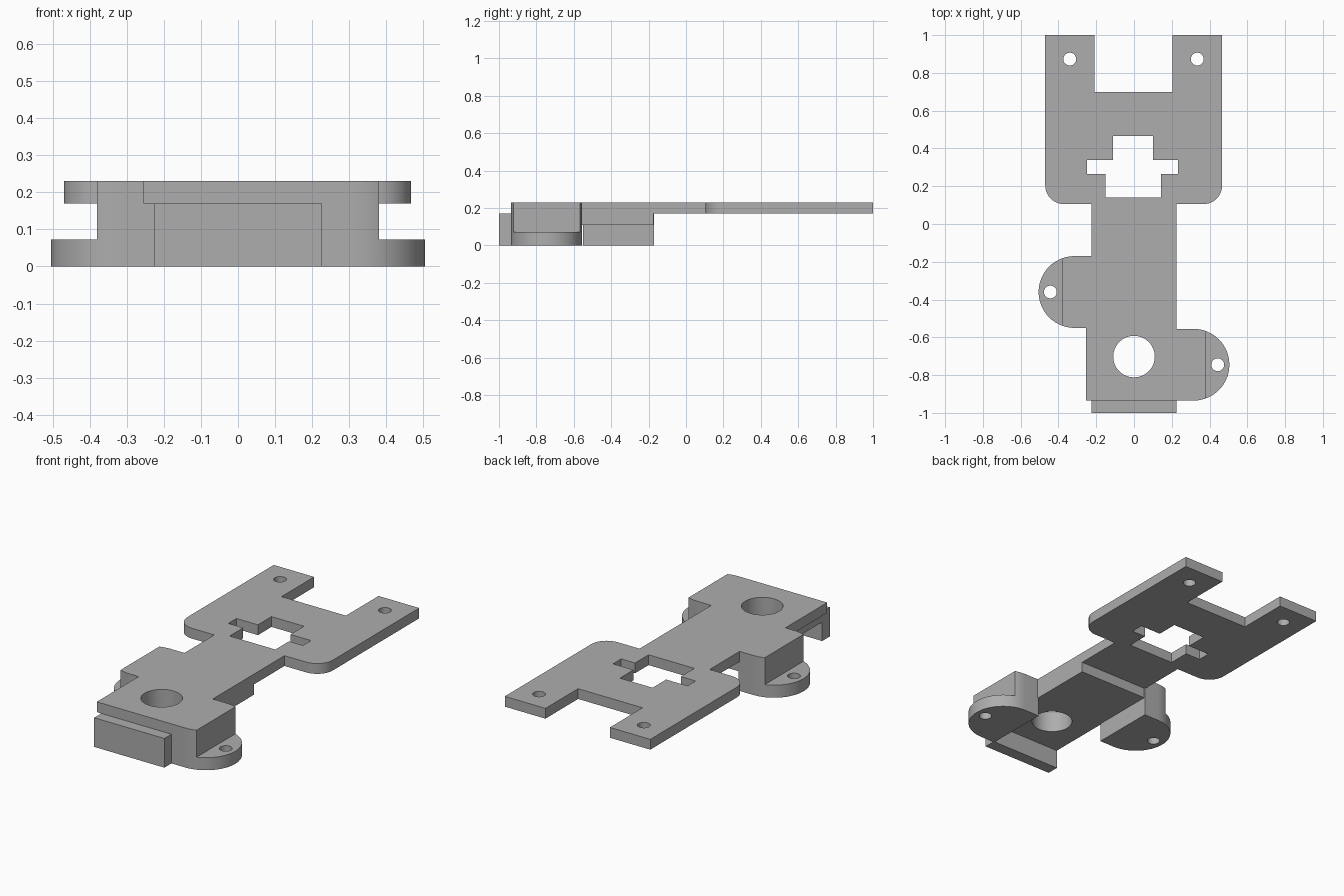
import bpy
import bmesh
from math import sin, cos, pi, radians

cube = bpy.data.objects.get("Cube")
if cube:
    bpy.data.objects.remove(cube, do_unlink=True)

grey = bpy.data.materials.new("plain grey")
grey.use_nodes = True
GREY = (0.42, 0.42, 0.42, 1)
grey.diffuse_color = GREY
grey.node_tree.nodes["Principled BSDF"].inputs["Base Color"].default_value = GREY

TOP, SHEET, RIB, PAD = 0.23, 0.17, 0.11, 0.073   # main heights
HALF = 0.226                                     # half width of the neck


def prism(name, points, z0, z1):
    """Extrude a closed outline from z0 to z1."""
    bm = bmesh.new()
    base = bm.faces.new([bm.verts.new((x, y, z0)) for x, y in points])
    new = bmesh.ops.extrude_face_region(bm, geom=[base])["geom"]
    bmesh.ops.translate(bm, vec=(0, 0, z1 - z0),
                        verts=[v for v in new if isinstance(v, bmesh.types.BMVert)])
    bmesh.ops.recalc_face_normals(bm, faces=bm.faces)
    mesh = bpy.data.meshes.new(name)
    bm.to_mesh(mesh)
    bm.free()
    mesh.materials.append(grey)
    obj = bpy.data.objects.new(name, mesh)
    bpy.context.collection.objects.link(obj)
    return obj


def box(name, x0, x1, y0, y1, z0, z1):
    return prism(name, [(x0, y0), (x1, y0), (x1, y1), (x0, y1)], z0, z1)


def arc(cx, cy, r, a0, a1, n):
    angles = [radians(a0 + (a1 - a0) * i / n) for i in range(n + 1)]
    return [(cx + r * cos(a), cy + r * sin(a)) for a in angles]


def hole(name, x, y, r):
    return prism(name, arc(x, y, r, 0, 350, 35), -0.1, 0.4)


def combine(target, tool, operation):
    mod = target.modifiers.new(operation.lower(), "BOOLEAN")
    mod.operation = operation
    mod.solver = "EXACT"
    mod.object = tool
    bpy.context.view_layer.objects.active = target
    bpy.ops.object.modifier_apply(modifier=mod.name)
    bpy.data.objects.remove(tool, do_unlink=True)


# Top sheet: rear fork with rounded shoulders, neck and wider front
outline = [(-0.255, -0.935), (HALF, -0.935), (HALF, 0.105)]
outline += arc(0.367, 0.205, 0.1, -90, 0, 10)
outline += [(0.467, 1), (0.205, 1), (0.205, 0.7), (-0.21, 0.7), (-0.21, 1), (-0.47, 1)]
outline += arc(-0.37, 0.205, 0.1, 180, 270, 10)
outline += [(-HALF, 0.105), (-HALF, -0.55), (-0.255, -0.55)]
bracket = prism("mounting_bracket", outline, SHEET, TOP)

# Thickening under the neck and the front lip
combine(bracket, box("neck_rib", -HALF, HALF, -0.935, -0.175, RIB, 0.2), "UNION")
combine(bracket, box("front_lip", -HALF, HALF, -1, -0.93, 0, SHEET), "UNION")

# Screw ears: round-ended blocks cut down to a thin pad
for name, side, y in (("left_ear", 1, -0.745), ("right_ear", -1, -0.36)):
    r = 0.19
    ear_outline = [(0.22, y - r)] + arc(0.315, y, r, -90, 90, 32) + [(0.22, y + r)]
    ear = prism(name, [(side * px, py) for px, py in ear_outline], 0, TOP)
    step = box("ear_step", *sorted((side * 0.38, side * 0.6)), y - 0.3, y + 0.3, PAD, 0.4)
    combine(ear, step, "DIFFERENCE")
    combine(ear, hole("ear_hole", side * 0.443, y, 0.034), "DIFFERENCE")
    combine(bracket, ear, "UNION")

# Stepped window in the rear plate
window = [(-0.152, 0.14), (0.143, 0.14), (0.143, 0.265), (0.232, 0.265), (0.232, 0.34),
          (0.1, 0.34), (0.1, 0.465), (-0.11, 0.465), (-0.11, 0.34), (-0.248, 0.34),
          (-0.248, 0.265), (-0.152, 0.265)]
combine(bracket, prism("window_cutter", window, 0, 0.4), "DIFFERENCE")

# Fork screw holes and the large front hole
for x, y, r in ((-0.34, 0.873, 0.034), (0.335, 0.873, 0.034), (0, -0.702, 0.11)):
    combine(bracket, hole("hole_cutter", x, y, r), "DIFFERENCE")

# Smooth the curved walls, keep the edges crisp
bpy.ops.object.select_all(action="DESELECT")
bracket.select_set(True)
bpy.context.view_layer.objects.active = bracket
bpy.ops.object.shade_smooth_by_angle(angle=radians(30))
